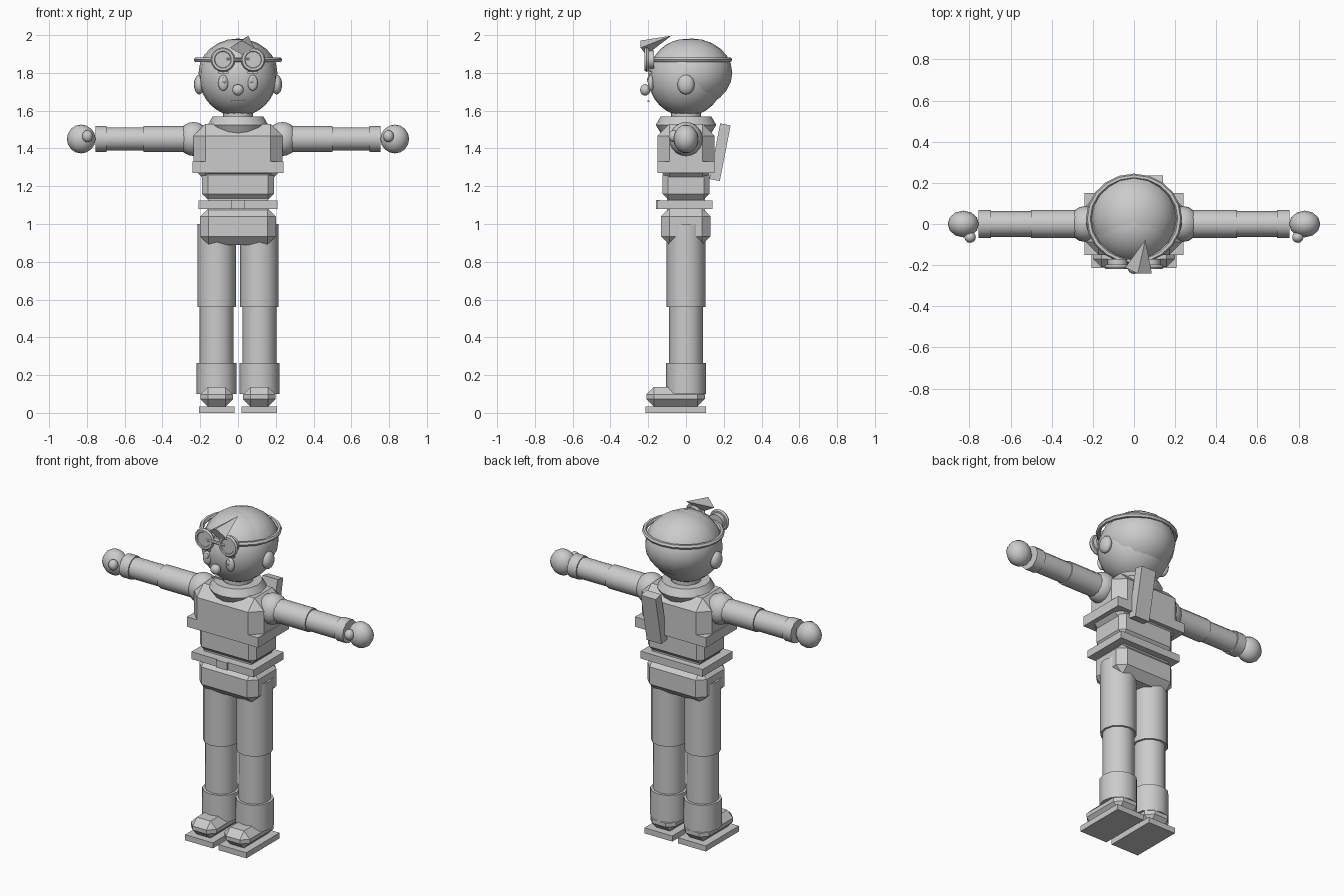
import bpy
import math
from mathutils import Vector

cube = bpy.data.objects.get("Cube")
if cube:
    bpy.data.objects.remove(cube, do_unlink=True)

grey = bpy.data.materials.new("plain_grey")
grey.use_nodes = True
grey.diffuse_color = (0.6, 0.6, 0.6, 1)
grey.node_tree.nodes["Principled BSDF"].inputs["Base Color"].default_value = (0.6, 0.6, 0.6, 1)


def finish(name, smooth=False, scale=None):
    ob = bpy.context.object
    ob.name = name
    ob.data.materials.append(grey)
    if scale:
        ob.scale = scale
    bpy.ops.object.transform_apply(location=False, rotation=False, scale=True)
    if smooth:
        bpy.ops.object.shade_smooth_by_angle(angle=math.radians(40))
    return ob


def box(name, x, y, z, bevel=0, rotation=(0, 0, 0)):
    """Box from (low, high) ranges, with an optional one-step chamfer."""
    ranges = (x, y, z)
    bpy.ops.mesh.primitive_cube_add(size=1, location=[sum(r) / 2 for r in ranges], rotation=rotation)
    ob = finish(name, scale=[r[1] - r[0] for r in ranges])
    if bevel:
        mod = ob.modifiers.new("chamfer", "BEVEL")
        mod.width = bevel
        mod.segments = 1
    return ob


def ball(name, location, radii, segments=16, rings=10):
    bpy.ops.mesh.primitive_uv_sphere_add(segments=segments, ring_count=rings, radius=1, location=location)
    return finish(name, True, radii)


def rod(name, start, end, radius, sides=12):
    start, end = Vector(start), Vector(end)
    axis = end - start
    bpy.ops.mesh.primitive_cylinder_add(vertices=sides, radius=radius, depth=axis.length,
                                        location=(start + end) / 2,
                                        rotation=axis.to_track_quat("Z", "Y").to_euler())
    return finish(name, True)


def ring(name, location, major, minor, rotation=(0, 0, 0), sides=16, minor_sides=6, scale=None):
    bpy.ops.mesh.primitive_torus_add(major_segments=sides, minor_segments=minor_sides,
                                     major_radius=major, minor_radius=minor,
                                     location=location, rotation=rotation)
    return finish(name, True, scale)


# Torso
box("chest", (-0.235, 0.235), (-0.15, 0.15), (1.23, 1.53), 0.063)
box("jacket_hem", (-0.24, 0.24), (-0.15, 0.15), (1.27, 1.33))
box("belly", (-0.19, 0.19), (-0.125, 0.125), (1.13, 1.29), 0.03)
box("belt", (-0.21, 0.21), (-0.15, 0.14), (1.08, 1.125))
box("belt_buckle", (-0.037, 0.037), (-0.16, -0.14), (1.08, 1.126))
box("waist_core", (-0.16, 0.16), (-0.1, 0.1), (1.05, 1.16))
box("pelvis", (-0.2, 0.2), (-0.133, 0.13), (0.89, 1.085), 0.045)
ring("scarf", (0, 0, 1.525), 0.11, 0.05)
rod("neck", (0, 0, 1.48), (0, 0, 1.62), 0.08)
box("back_case", (0.04, 0.14), (0.152, 0.208), (1.23, 1.53), rotation=(math.radians(-11), 0, 0))

# Head
ball("head", (0, 0, 1.775), (0.205, 0.2, 0.205), 24, 16)
ball("hair", (0, 0.03, 1.80), (0.209, 0.215, 0.182), 16, 12)
ball("nose", (0, -0.216, 1.71), (0.03, 0.027, 0.03))
box("mouth", (-0.037, 0.037), (-0.204, -0.194), (1.647, 1.655))

# Goggles
ring("goggle_strap", (0, 0.025, 1.87), 0.22, 0.014, sides=20, scale=(1, 0.94, 1))
rod("goggle_bridge", (-0.06, -0.21, 1.87), (0.06, -0.21, 1.87), 0.01, 8)

# Crest: four-sided spike pointing up and back from the brow
base, tip = Vector((0.022, -0.226, 1.933)), Vector((0.055, -0.077, 1.997))
axis = tip - base
bpy.ops.mesh.primitive_cone_add(vertices=4, radius1=1, depth=axis.length, location=(base + tip) / 2,
                                rotation=axis.to_track_quat("Z", "Y").to_euler())
finish("crest", scale=(0.066, 0.041, 1))

for side, s in (("left", 1), ("right", -1)):
    # Face and goggle pairs
    ball(side + "_ear", (s * 0.205, 0, 1.738), (0.028, 0.045, 0.052))
    ball(side + "_eye", (s * 0.078, -0.186, 1.747), (0.027, 0.016, 0.042))
    ball(side + "_pupil", (s * 0.072, -0.198, 1.762), (0.012, 0.008, 0.017), 10, 8)
    box(side + "_brow", (s * 0.078 - 0.027, s * 0.078 + 0.027), (-0.2, -0.18), (1.797, 1.807))
    ring(side + "_goggle_rim", (s * 0.08, -0.208, 1.87), 0.052, 0.013, (math.pi / 2, 0, 0))
    rod(side + "_goggle_lens", (s * 0.08, -0.214, 1.87), (s * 0.08, -0.17, 1.87), 0.048, 16)

    # Arm
    def arm(x):
        return (s * x, 0, 1.45)

    ball(side + "_shoulder", arm(0.235), (0.085, 0.088, 0.09))
    rod(side + "_upper_arm", arm(0.22), arm(0.5), 0.069)
    rod(side + "_forearm", arm(0.49), arm(0.73), 0.062)
    rod(side + "_cuff", arm(0.695), arm(0.755), 0.069)
    ball(side + "_hand", arm(0.83), (0.076, 0.065, 0.076), 12, 8)
    ball(side + "_thumb", (s * 0.797, -0.064, 1.465), (0.028, 0.028, 0.032), 12, 8)

    # Leg and shoe
    x = s * 0.113
    rod(side + "_thigh", (x, 0, 0.56), (x, 0, 1.0), 0.102)
    rod(side + "_shin", (x, 0, 0.24), (x, 0, 0.58), 0.09)
    rod(side + "_boot_cuff", (x, 0, 0.1), (x, 0, 0.265), 0.106)
    box(side + "_shoe", (x - 0.086, x + 0.086), (-0.21, 0.1), (0.033, 0.137), 0.04)
    box(side + "_sole", (x - 0.094, x + 0.094), (-0.215, 0.105), (0, 0.034))
